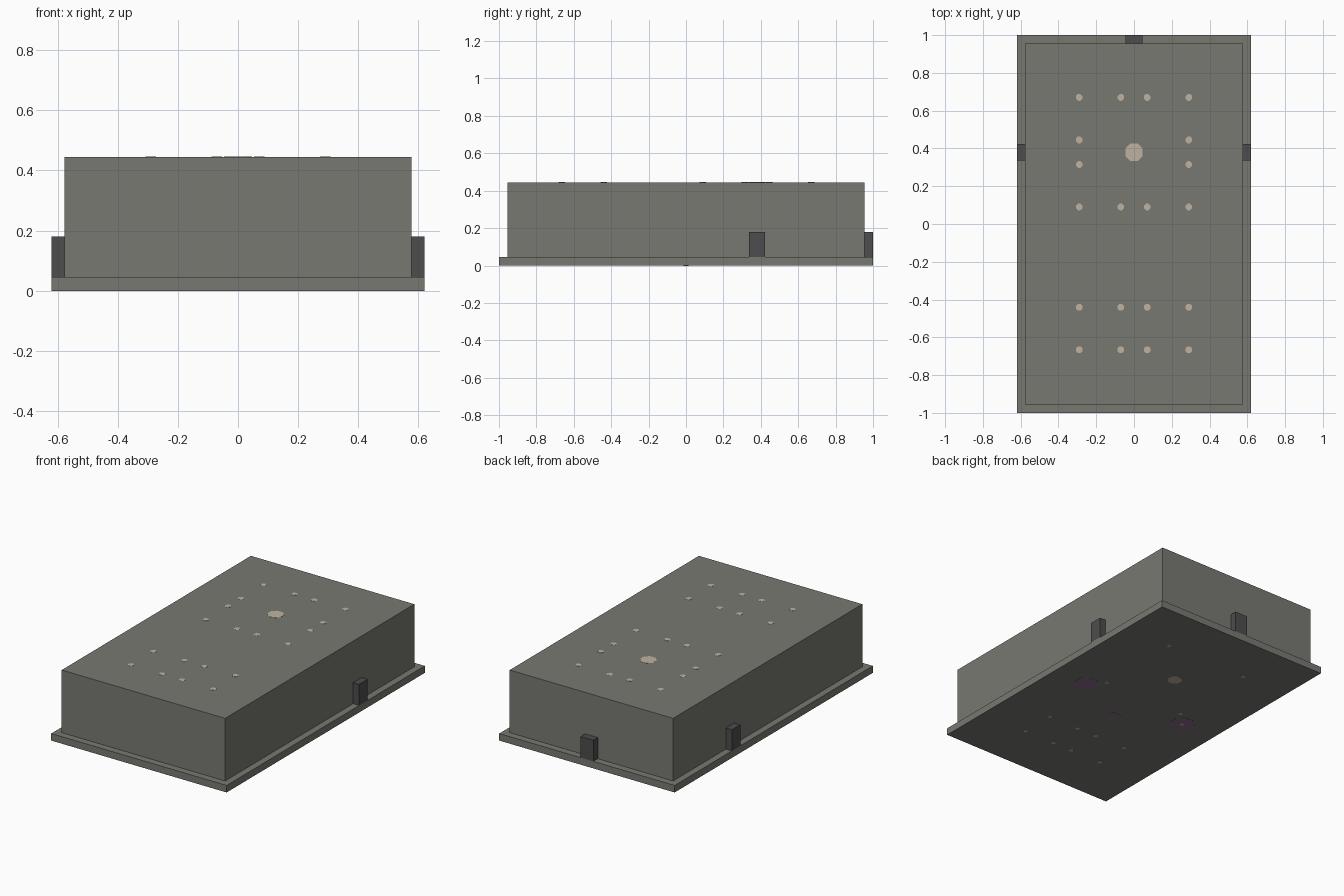
import bpy
import bmesh
import math
from mathutils import Matrix

cube = bpy.data.objects.get("Cube")
if cube:
    bpy.data.objects.remove(cube)


def material(name, color):
    mat = bpy.data.materials.new(name)
    mat.use_nodes = True
    mat.diffuse_color = (*color, 1)
    mat.node_tree.nodes["Principled BSDF"].inputs["Base Color"].default_value = (*color, 1)
    return mat


grey = material("warm grey", (0.19, 0.19, 0.17))
dark = material("dark grey", (0.075, 0.075, 0.075))
tan = material("pale tan", (0.51, 0.45, 0.35))
purple = material("dull purple", (0.25, 0.15, 0.25))


def finish(name, bm, mat):
    mesh = bpy.data.meshes.new(name)
    bm.to_mesh(mesh)
    bm.free()
    mesh.materials.append(mat)
    obj = bpy.data.objects.new(name, mesh)
    bpy.context.collection.objects.link(obj)
    return obj


def box(name, center, size, mat):
    bm = bmesh.new()
    bmesh.ops.create_cube(bm, size=1, matrix=Matrix.Translation(center) @ Matrix.Diagonal((*size, 1)))
    return finish(name, bm, mat)


def discs(name, points, radius, z, mat):
    """Thin octagonal plates at the given points."""
    bm = bmesh.new()
    for x, y in points:
        turn = Matrix.Translation((x, y, z)) @ Matrix.Rotation(math.pi / 8, 4, "Z")
        bmesh.ops.create_cone(bm, cap_ends=True, segments=8, radius1=radius,
                              radius2=radius, depth=0.002, matrix=turn)
    return finish(name, bm, mat)


# Base plate and body
TOP = 0.445
box("base_plate", (0, 0, 0.0225), (1.24, 2, 0.045), grey)
box("body", (0, 0, 0.245), (1.155, 1.91, 0.4), grey)

# Clips on the rim
for side, name in ((1, "left_clip"), (-1, "right_clip")):
    box(name, (side * 0.598, 0.38, 0.1125), (0.044, 0.085, 0.135), dark)
box("back_clip", (0, 0.977, 0.1125), (0.09, 0.046, 0.135), dark)

# Hole layouts
outer, inner = (-0.29, 0.29), (-0.07, 0.07)
front_grid = [(x, y) for x in outer + inner for y in (-0.44, -0.665)]
back_corners = [(x, y) for x in outer for y in (0.67, 0.09)]
back_extra = [(x, y) for x in inner for y in (0.67, 0.09)]
back_extra += [(x, y) for x in outer for y in (0.445, 0.315)]

# Top holes
discs("top_small_holes", front_grid + back_corners + back_extra, 0.019, TOP, tan)
discs("top_center_hole", [(0, 0.38)], 0.05, TOP, tan)

# Underside holes and pads
discs("bottom_small_holes", front_grid + back_corners, 0.014, 0, tan)
discs("bottom_center_hole", [(0, 0.38)], 0.046, 0, tan)
discs("bottom_round_pads", [(-0.375, 0), (0.375, 0)], 0.078, 0, purple)
discs("pad_pin", [(-0.375, 0)], 0.014, -0.0005, tan)
box("bottom_slot_pad", (0, -0.17, 0), (0.08, 0.03, 0.002), purple)
